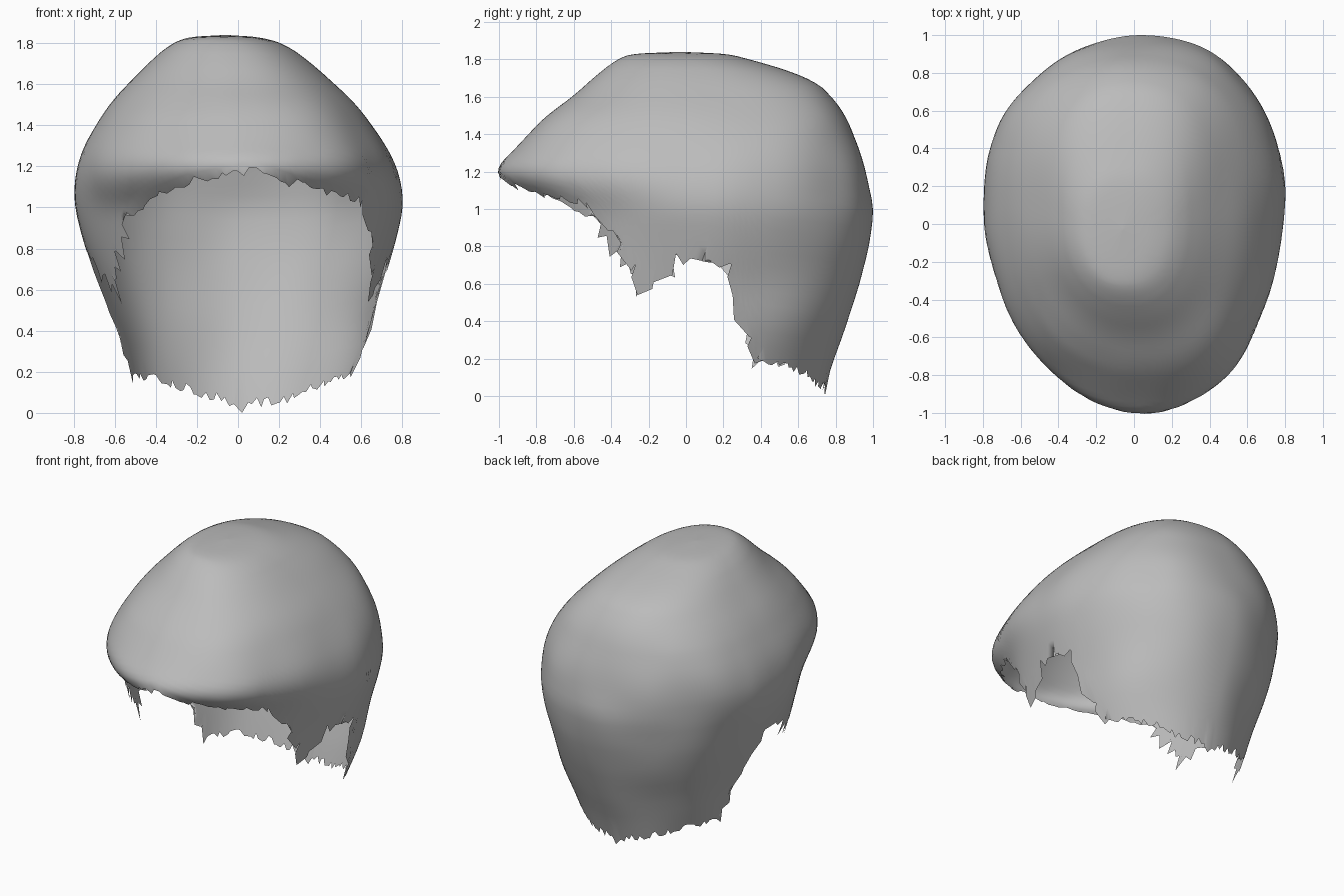
import bpy, bmesh, math, random
from mathutils import Vector, noise

if "Cube" in bpy.data.objects:
    bpy.data.objects.remove(bpy.data.objects["Cube"])

random.seed(4)
COLS, ROWS, TOP = 180, 44, 1.84

# Silhouette by height: z, left x, right x, front y, back y, centre y
PROFILE = [
    (1.84, -0.06, -0.06, -0.03, -0.03, -0.03),
    (1.83, -0.24, 0.10, -0.29, 0.22, -0.03),
    (1.80, -0.32, 0.22, -0.37, 0.34, 0.00),
    (1.74, -0.40, 0.31, -0.45, 0.55, 0.04),
    (1.70, -0.44, 0.36, -0.50, 0.67, 0.07),
    (1.60, -0.54, 0.47, -0.61, 0.78, 0.10),
    (1.50, -0.63, 0.57, -0.75, 0.85, 0.11),
    (1.40, -0.70, 0.65, -0.85, 0.89, 0.12),
    (1.30, -0.76, 0.72, -0.94, 0.93, 0.12),
    (1.20, -0.79, 0.77, -1.03, 0.96, 0.12),
    (1.10, -0.80, 0.79, -0.94, 0.98, 0.12),
    (1.00, -0.79, 0.79, -0.78, 1.00, 0.12),
    (0.80, -0.74, 0.75, -0.75, 0.98, 0.12),
    (0.60, -0.67, 0.70, -0.80, 0.93, 0.12),
    (0.40, -0.61, 0.66, -0.70, 0.86, 0.12),
    (0.20, -0.56, 0.59, -0.60, 0.79, 0.12),
    (0.00, -0.50, 0.52, -0.50, 0.73, 0.12),
]
# Hairline height by angle: front -90, side 0, back 90
EDGE_BACK = [(-11, 0.73), (-3, 0.78), (4, 0.75), (9, 0.60), (15, 0.32)]
EDGE_RIGHT = [(-90, 1.19), (-68, 1.10), (-55, 1.07), (-41, 1.02), (-33, 0.80), (-24, 0.60),
              (-17, 0.67)] + EDGE_BACK + [(21, 0.19), (47, 0.15), (65, 0.08), (90, 0.05)]
EDGE_LEFT = [(-90, 1.19), (-68, 1.13), (-55, 1.06), (-46, 0.98), (-37, 0.82), (-24, 0.60),
             (-17, 0.67)] + EDGE_BACK + [(21, 0.19), (47, 0.17), (65, 0.12), (90, 0.05)]


def lookup(table, key):
    """Linear interpolation in a table sorted by its first column."""
    for a, b in zip(table, table[1:]):
        lo, hi = min(a[0], b[0]), max(a[0], b[0])
        if lo <= key <= hi:
            t = (key - a[0]) / (b[0] - a[0])
            return [p + (q - p) * t for p, q in zip(a, b)]
    return list(table[0] if abs(key - table[0][0]) < abs(key - table[-1][0]) else table[-1])


def smooth_profile(z):
    """Average nearby heights to soften the profile; sharper at the crown."""
    w = min(0.05, (TOP - z) * 0.5)
    rows = [lookup(PROFILE, min(TOP, max(0, z + d))) for d in (-w, -w / 2, 0, w / 2, w)]
    return [sum(c) / 5 for c in zip(*rows)]


def surface(angle, z):
    c, s = math.cos(angle), math.sin(angle)
    _, xl, xr, yf, yb, yc = smooth_profile(z)
    xc = (xl + xr) / 2
    high = min(1, max(0, (z - 1.05) / 0.4))          # rings get boxier higher up
    power = 1.0 - 0.10 * high if s < 0 else 0.95 - 0.13 * high
    x = xc + (xr - xl) / 2 * math.copysign(abs(c) ** power, c)
    y = yc + (yb - yc if s > 0 else yc - yf) * math.copysign(abs(s) ** power, s)
    # front and back lean a little to the right
    lean = 0.075 if s < 0 else 0.04 * min(1, z)
    x += lean * s * s * min(1, (TOP - z) * 3)
    p = Vector((x, y, z))
    out = Vector((x, y, 0)) * noise.noise(p * 2.6) * 0.02
    return p + out * min(1, (TOP - z) * 4)


# Hair shell: columns run from the crown down to a ragged hairline
bm = bmesh.new()
crown = bm.verts.new(surface(0, TOP))
columns = []
for i in range(COLS):
    ang = 2 * math.pi * i / COLS
    c, s = math.cos(ang), math.sin(ang)
    deg = math.degrees(math.asin(max(-1, min(1, s))))
    edge = lookup(EDGE_RIGHT if c > 0 else EDGE_LEFT, deg)[1]
    column = []
    for j in range(1, ROWS + 1):
        t = j / ROWS
        z = TOP - (TOP - edge) * (t ** 2 * 0.55 + t ** 3 * (1 - t) * 0.4 + t ** 3 * 0.45)
        a = ang
        if j == ROWS:                        # torn tips
            side = -45 < deg < 25
            z += random.uniform(-0.07, 0.03) * (1.0 if side else 0.5)
            a += random.uniform(-0.05, 0.05) * (1.0 if side else 0.3)
        column.append(bm.verts.new(surface(a, max(0.0, z))))
    columns.append(column)
# one long tip at the nape touches the ground
columns[COLS // 4][-1].co.z = 0.0
for i in range(COLS):
    a, b = columns[i], columns[(i + 1) % COLS]
    bm.faces.new((crown, a[0], b[0]))
    for j in range(ROWS - 1):
        bm.faces.new((a[j], a[j + 1], b[j + 1], b[j]))
bmesh.ops.recalc_face_normals(bm, faces=bm.faces)
mesh = bpy.data.meshes.new("hair_shell")
bm.to_mesh(mesh)
bm.free()
if mesh.polygons[0].normal.z < 0:
    mesh.flip_normals()
mesh.shade_smooth()

grey = bpy.data.materials.new("plain grey")
grey.diffuse_color = (0.5, 0.5, 0.5, 1)
grey.use_nodes = True
grey.node_tree.nodes["Principled BSDF"].inputs["Base Color"].default_value = grey.diffuse_color
mesh.materials.append(grey)
hair = bpy.data.objects.new("hair_shell", mesh)
bpy.context.collection.objects.link(hair)
